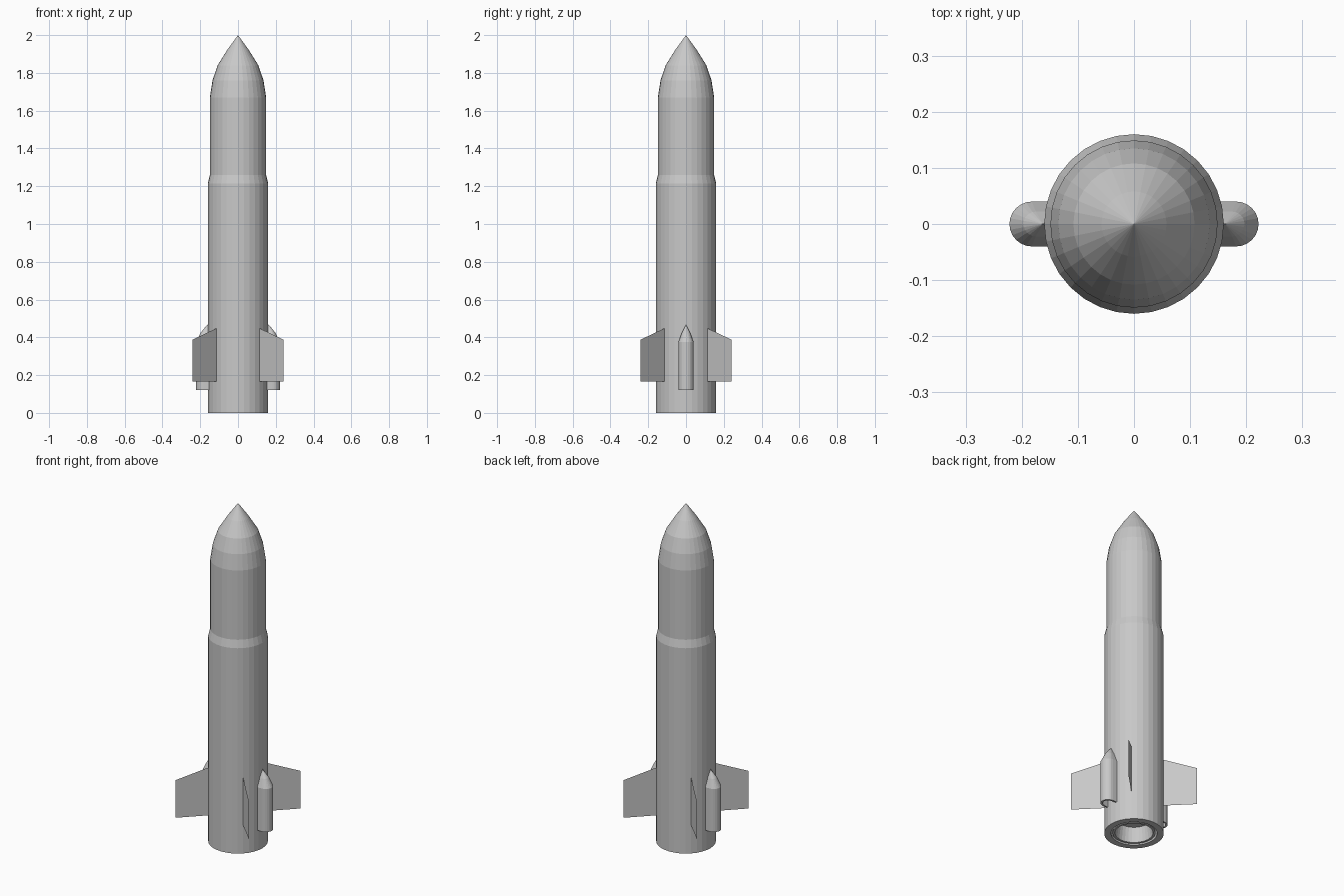
import bpy, bmesh, math

if "Cube" in bpy.data.objects:
    bpy.data.objects.remove(bpy.data.objects["Cube"])

grey = bpy.data.materials.new("light_grey")
grey.diffuse_color = (0.58, 0.58, 0.58, 1)
grey.use_nodes = True
grey.node_tree.nodes["Principled BSDF"].inputs["Base Color"].default_value = grey.diffuse_color


def finish(name, bm, normals=True):
    if normals:
        bmesh.ops.recalc_face_normals(bm, faces=bm.faces)
    me = bpy.data.meshes.new(name)
    bm.to_mesh(me)
    bm.free()
    me.materials.append(grey)
    ob = bpy.data.objects.new(name, me)
    bpy.context.collection.objects.link(ob)
    return ob


def lathe(name, profile, n=32):
    """Spin an (r, z) profile round the z axis; r = 0 makes a pole."""
    bm = bmesh.new()
    rings = []
    for r, z in profile:
        if r == 0:
            rings.append([bm.verts.new((0, 0, z))] * n)
        else:
            rings.append([bm.verts.new((r * math.cos(2 * math.pi * i / n),
                                        r * math.sin(2 * math.pi * i / n), z))
                          for i in range(n)])
    for a, b in zip(rings, rings[1:]):
        for i in range(n):
            j = (i + 1) % n
            bm.faces.new(list(dict.fromkeys((a[i], a[j], b[j], b[i]))))
    return finish(name, bm)


# Rocket body with nose and recessed base
lathe("rocket_body", [
    (0, 0.10), (0.124, 0.10), (0.124, 0), (0.16, 0), (0.16, 1.215),
    (0.149, 1.26), (0.149, 1.67), (0.135, 1.76), (0.108, 1.84),
    (0.058, 1.92), (0, 2.0)])

# Engine nozzle inside the base
lathe("engine_nozzle", [
    (0, 0.09), (0.09, 0.09), (0.102, 0.003), (0.115, 0.003),
    (0.112, 0.095), (0, 0.095)])


# Side boosters: half-round outside, straight sides running into the body
def booster(name, side):
    bm = bmesh.new()
    n = 12

    def ring(z, r, cx, root):
        pts = [(root, -r)]
        pts += [(cx + r * math.cos(a), r * math.sin(a))
                for a in (math.pi * (i / n - 0.5) for i in range(n + 1))]
        pts += [(root, r)]
        return [bm.verts.new((side * x, y, z)) for x, y in pts]

    rings = [ring(0.12, 0.04, 0.182, 0.14), ring(0.375, 0.04, 0.182, 0.14),
             ring(0.425, 0.022, 0.175, 0.14)]
    for a, b in zip(rings, rings[1:]):
        for i in range(len(a)):
            j = (i + 1) % len(a)
            bm.faces.new((a[i], a[j], b[j], b[i]))
    tip = bm.verts.new((side * 0.162, 0, 0.468))
    top = rings[-1]
    for i in range(len(top)):
        bm.faces.new((top[i], top[(i + 1) % len(top)], tip))
    base = bm.faces.new(rings[0])
    bmesh.ops.recalc_face_normals(bm, faces=bm.faces)
    # Exhaust opening
    bmesh.ops.inset_region(bm, faces=[base], thickness=0.01)
    for v in bmesh.ops.extrude_discrete_faces(bm, faces=[base])["faces"][0].verts:
        v.co.z += 0.04
    finish(name, bm, False)


booster("booster_right", 1)
booster("booster_left", -1)

# Four thin diagonal fins
for k in range(4):
    a = math.radians(45 + 90 * k)
    bm = bmesh.new()
    bm.faces.new([bm.verts.new((r * math.cos(a), r * math.sin(a), z))
                  for r, z in ((0.155, 0.165), (0.339, 0.165),
                               (0.339, 0.388), (0.155, 0.45))])
    finish("fin_%d" % (k + 1), bm, False)
